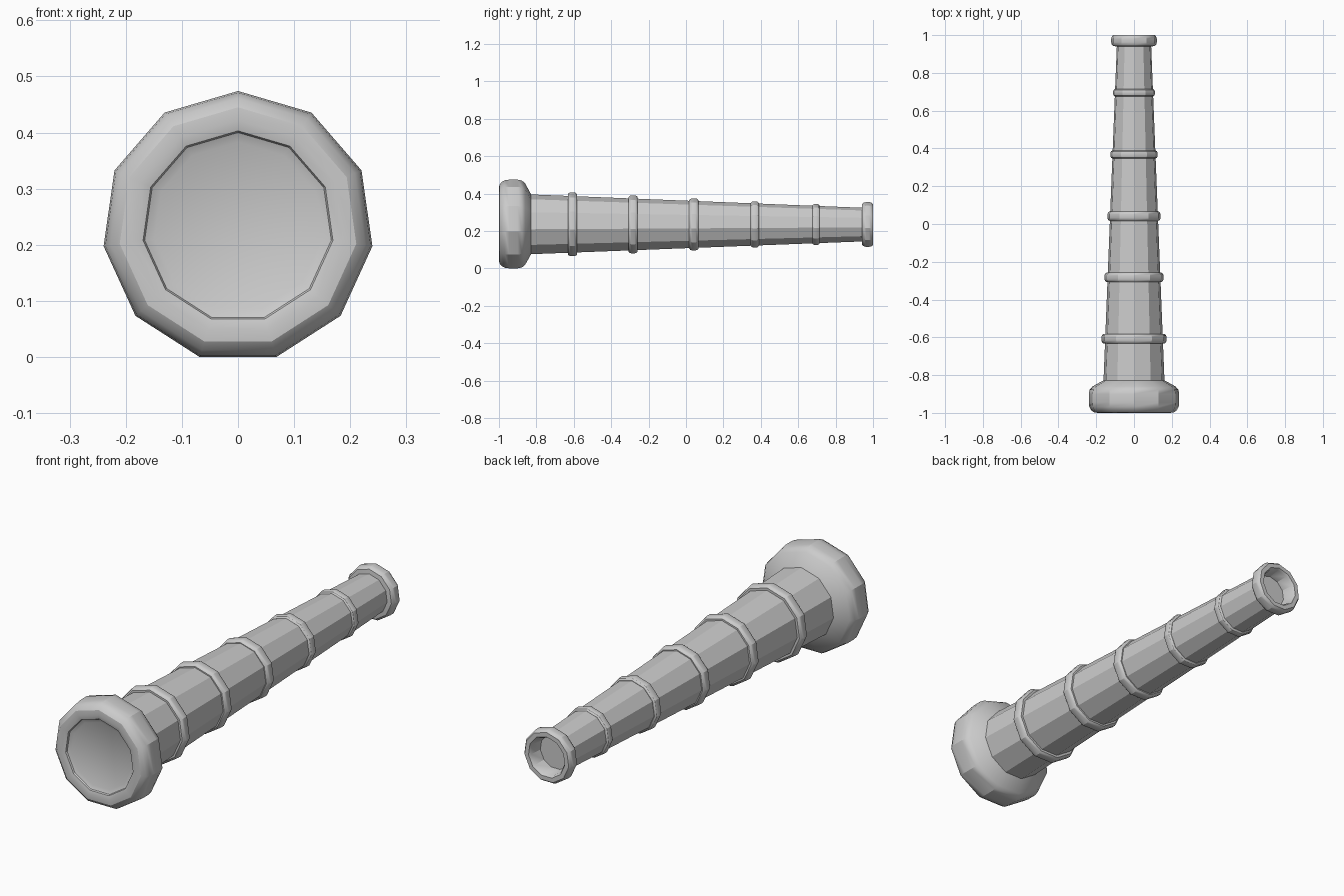
import bpy, bmesh, math

if "Cube" in bpy.data.objects:
    bpy.data.objects.remove(bpy.data.objects["Cube"])

SIDES = 11
AXIS_Z = 0.232


def lathe(name, profile, closed=False):
    """Spin (radius, y) points round the long axis; open profiles get end caps."""
    bm = bmesh.new()
    rings = []
    for r, y in profile:
        rings.append([bm.verts.new((r * math.sin(2 * math.pi * k / SIDES), y,
                                    AXIS_Z + r * math.cos(2 * math.pi * k / SIDES)))
                      for k in range(SIDES)])
    pairs = list(zip(rings, rings[1:]))
    if closed:
        pairs.append((rings[-1], rings[0]))
    else:
        bm.faces.new(rings[0])
        bm.faces.new(rings[-1])
    for a, b in pairs:
        for k in range(SIDES):
            n = (k + 1) % SIDES
            bm.faces.new((a[k], a[n], b[n], b[k]))
    bmesh.ops.recalc_face_normals(bm, faces=bm.faces)
    mesh = bpy.data.meshes.new(name)
    bm.to_mesh(mesh)
    bm.free()
    obj = bpy.data.objects.new(name, mesh)
    bpy.context.collection.objects.link(obj)
    bpy.context.view_layer.objects.active = obj
    obj.select_set(True)
    bpy.ops.object.shade_smooth_by_angle(angle=math.radians(30))
    obj.select_set(False)
    return obj


def tube_radius(y):
    return 0.163 + (0.092 - 0.163) * (y + 0.83) / 1.77


# Wide base: recessed front face, rounded rim and sloping shoulder, then the
# tapered barrel and the flared mouth with its shallow hole
lathe("barrel", [
    (0.151, -0.98), (0.168, -0.988), (0.171, -0.995),
    (0.19, -1.0), (0.213, -0.998), (0.229, -0.986), (0.239, -0.968),
    (0.242, -0.945), (0.242, -0.90), (0.237, -0.877), (0.222, -0.86),
    (0.163, -0.828),
    (tube_radius(0.94), 0.94),
    (0.112, 0.942), (0.120, 0.952), (0.122, 0.962), (0.122, 0.98),
    (0.120, 0.99), (0.112, 1.0), (0.092, 1.0), (0.085, 0.99),
    (0.078, 0.935),
])

# Raised bands along the barrel
bands = [(-0.607, 0.025, 0.174), (-0.283, 0.025, 0.158), (0.042, 0.025, 0.142),
         (0.368, 0.022, 0.126), (0.695, 0.02, 0.112)]
for i, (y, h, r) in enumerate(bands):
    base = tube_radius(y) - 0.01
    lathe(f"band_{i + 1}", [
        (base, y - h), (r - 0.010, y - h), (r - 0.003, y - 0.75 * h),
        (r, y - 0.4 * h), (r, y + 0.4 * h), (r - 0.003, y + 0.75 * h),
        (r - 0.010, y + h), (base, y + h)], closed=True)
